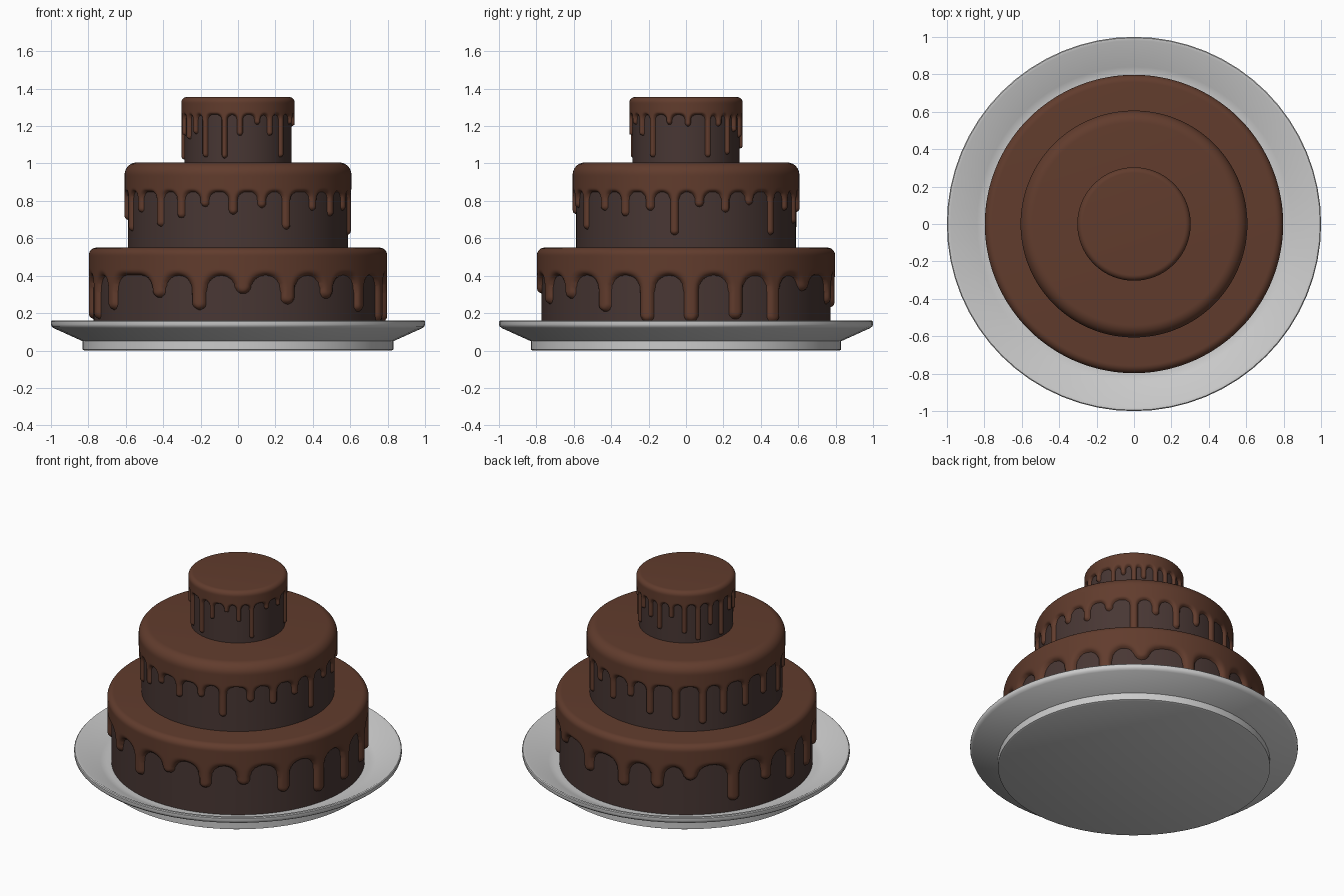
import bpy, bmesh, math
from math import sin, cos, pi, radians, sqrt

if "Cube" in bpy.data.objects:
    bpy.data.objects.remove(bpy.data.objects["Cube"])


def material(name, rgb):
    m = bpy.data.materials.new(name)
    m.diffuse_color = (*rgb, 1)
    m.use_nodes = True
    m.node_tree.nodes["Principled BSDF"].inputs["Base Color"].default_value = m.diffuse_color
    return m


sponge = material("dark_sponge", (0.065, 0.038, 0.034))
chocolate = material("chocolate_icing", (0.12, 0.045, 0.026))


def finish(bm, name, mat=None, angle=35):
    bmesh.ops.recalc_face_normals(bm, faces=bm.faces)
    me = bpy.data.meshes.new(name)
    bm.to_mesh(me)
    bm.free()
    ob = bpy.data.objects.new(name, me)
    bpy.context.collection.objects.link(ob)
    if mat:
        me.materials.append(mat)
    bpy.ops.object.select_all(action='DESELECT')
    ob.select_set(True)
    bpy.context.view_layer.objects.active = ob
    bpy.ops.object.shade_smooth_by_angle(angle=radians(angle))
    return ob


def lathe(name, profile, sides, mat=None):
    """Spin (radius, height) points, closing both ends with flat caps."""
    bm = bmesh.new()
    rings = [[bm.verts.new((r * cos(2 * pi * i / sides), r * sin(2 * pi * i / sides), z))
              for i in range(sides)] for r, z in profile]
    for a, b in zip(rings, rings[1:]):
        for i in range(sides):
            j = (i + 1) % sides
            bm.faces.new((a[i], a[j], b[j], b[i]))
    bm.faces.new(rings[0])
    bm.faces.new(rings[-1])
    return finish(bm, name, mat)


def smooth_min(a, b, k):
    h = max(k - abs(a - b), 0) / k
    return min(a, b) - h * h * k / 4


def icing(name, body_r, thick, top, corner, edge, drip_r, blend, drips, sides=480, rows=50):
    """Rounded cap whose wall swells out wherever the band or a drip covers it."""
    outer = body_r + thick
    low = min(z for _, z in drips) - 0.02
    wall_top = top - corner
    bevel = drip_r * 0.75
    bm = bmesh.new()
    rings, inside = [], []

    # rounded top corner
    for s in range(9):
        t = s / 9 * pi / 2
        r, z = outer - corner + corner * sin(t), top - corner + corner * cos(t)
        rings.append([bm.verts.new((r * sin(2 * pi * i / sides), -r * cos(2 * pi * i / sides), z))
                      for i in range(sides)])
        inside.append([True] * sides)

    # wall with drips, driven by a distance field (negative = icing)
    for row in range(rows + 1):
        z = wall_top + (low - wall_top) * row / rows
        ring, flags = [], []
        for i in range(sides):
            a = 360 * i / sides
            d = edge - z
            for da, dz in drips:
                u = abs((a - da + 180) % 360 - 180)
                if u > 45:
                    continue
                v = max(dz + drip_r - z, 0)
                d = smooth_min(d, math.hypot(radians(u) * outer, v) - drip_r, blend)
            if d < 0:
                f = 1 - min(-d / bevel, 1)
                r = body_r + thick * sqrt(1 - f * f)
            else:
                r = body_r - min(d, 0.01)
            ring.append(bm.verts.new((r * sin(radians(a)), -r * cos(radians(a)), z)))
            flags.append(d < 0)
        rings.append(ring)
        inside.append(flags)

    bm.faces.new(rings[0])
    for k in range(len(rings) - 1):
        for i in range(sides):
            j = (i + 1) % sides
            if inside[k][i] or inside[k][j] or inside[k + 1][i] or inside[k + 1][j]:
                bm.faces.new((rings[k][i], rings[k][j], rings[k + 1][j], rings[k + 1][i]))
    bmesh.ops.delete(bm, geom=[v for v in bm.verts if not v.link_faces], context='VERTS')
    return finish(bm, name, chocolate, 80)


# serving plate with foot and dished top
lathe("plate", [(0.82, 0), (0.83, 0.005), (0.83, 0.05), (0.985, 0.12), (0.997, 0.13), (1.0, 0.14),
                (1.0, 0.155), (0.995, 0.16), (0.98, 0.16), (0.84, 0.082), (0.80, 0.075)], 64)

# sponge tiers
for name, r, z0, z1 in (("bottom_tier", 0.772, 0.075, 0.51), ("middle_tier", 0.588, 0.545, 0.93),
                        ("top_tier", 0.286, 1.0, 1.32)):
    lathe(name, [(r, z0), (r, z1)], 128, sponge)

# drips as (angle from front, tip height)
icing("bottom_icing", 0.772, 0.025, 0.55, 0.04, 0.405, 0.038, 0.10, [
    (2, 0.305), (20, 0.25), (37.5, 0.28), (56, 0.21), (74.5, 0.155), (92, 0.155), (110, 0.17),
    (127, 0.15), (143.5, 0.32), (165.5, 0.25), (185.5, 0.23), (202, 0.25), (217, 0.31),
    (237, 0.15), (254, 0.24), (270, 0.17), (286, 0.17), (301, 0.22), (327, 0.285), (344.5, 0.22)])

icing("middle_icing", 0.588, 0.018, 1.005, 0.065, 0.85, 0.022, 0.055, [
    (12.5, 0.765), (26, 0.65), (42.5, 0.75), (56.5, 0.72), (71, 0.75), (84, 0.62), (97, 0.77),
    (111, 0.74), (125, 0.78), (140, 0.62), (153, 0.75), (166, 0.68), (180, 0.74), (193, 0.65),
    (209, 0.63), (225, 0.6), (238, 0.65), (253, 0.67), (268, 0.7), (286, 0.64), (299, 0.74),
    (315.5, 0.665), (329, 0.71), (342.5, 0.77), (357.5, 0.73)])

icing("top_icing", 0.286, 0.017, 1.355, 0.03, 1.262, 0.015, 0.035, [
    (2, 1.15), (21, 1.21), (36, 1.15), (52, 1.035), (72, 1.21), (92, 1.2), (114, 1.035),
    (127, 1.2), (140, 1.05), (152, 1.17), (167, 1.14), (181, 1.08), (197, 1.17), (213, 1.07),
    (230, 1.02), (246.5, 1.11), (263, 1.02), (281, 1.15), (296, 1.13), (309, 1.16),
    (323, 1.035), (345.5, 1.03)])
